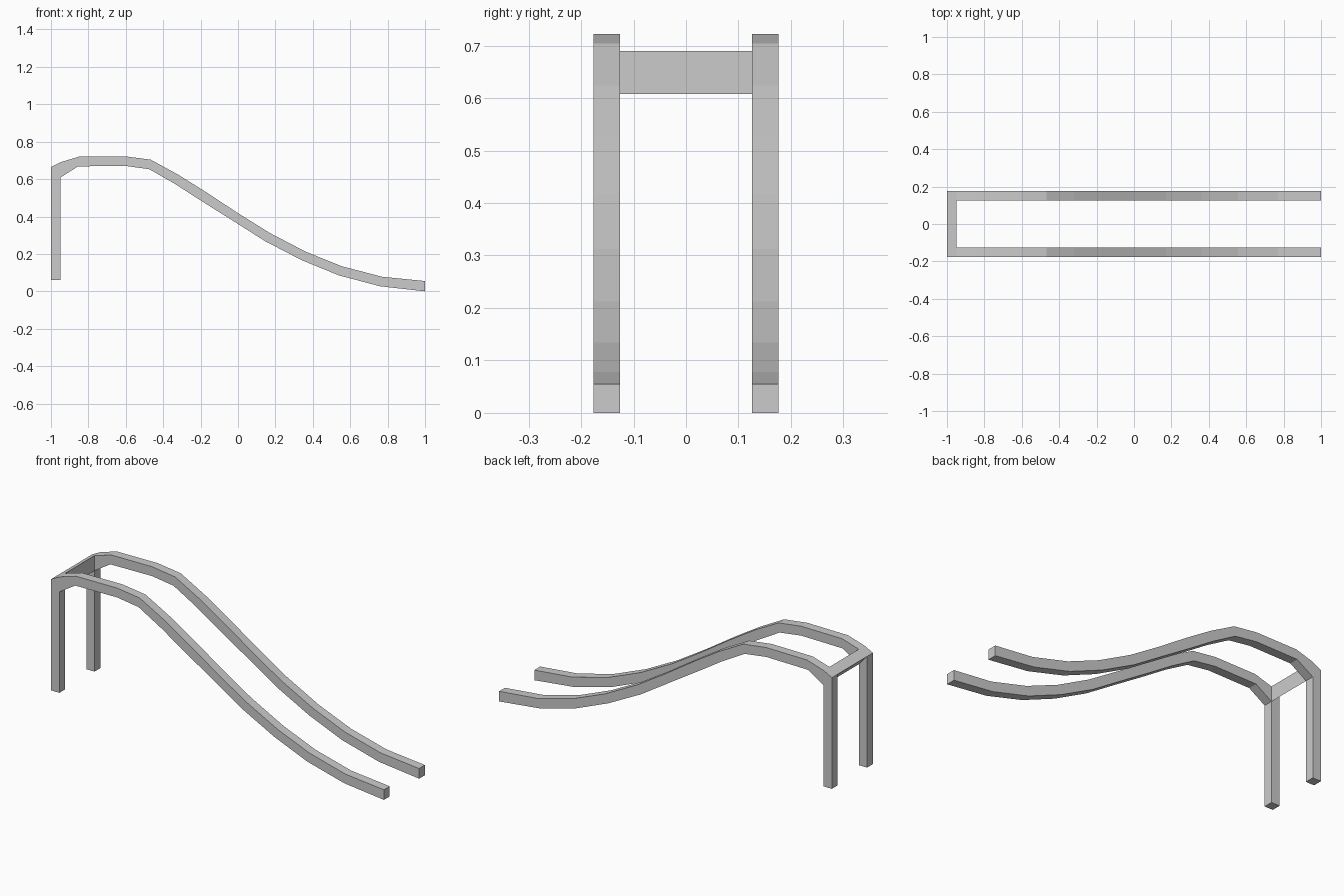
import bpy, bmesh

if "Cube" in bpy.data.objects:
    bpy.data.objects.remove(bpy.data.objects["Cube"])

# (upper x, upper z, lower x, lower z) stations along the rail side profile
STATIONS = [
    (-1.0, 0.06, -0.95, 0.06), (-1.0, 0.664, -0.95, 0.608),
    (-0.95, 0.69, -0.95, 0.608), (-0.85, 0.72, -0.855, 0.668),
    (-0.605, 0.722, -0.605, 0.671), (-0.467, 0.704, -0.475, 0.653),
    (-0.32, 0.624, -0.34, 0.576), (-0.17, 0.53, -0.20, 0.486),
    (0.0, 0.418, -0.025, 0.376), (0.17, 0.312, 0.145, 0.268),
    (0.362, 0.212, 0.342, 0.166), (0.555, 0.134, 0.54, 0.085),
    (0.77, 0.078, 0.76, 0.027), (1.0, 0.055, 1.0, 0.0),
]


def prism(name, polys, y0, y1):
    """Extrude a strip of x/z polygons between two y values."""
    bm = bmesh.new()
    for poly in polys:
        bm.faces.new([bm.verts.new((x, y0, z)) for x, z in poly])
    bmesh.ops.remove_doubles(bm, verts=bm.verts, dist=1e-5)
    geo = bmesh.ops.extrude_face_region(bm, geom=bm.faces[:], use_keep_orig=True)
    moved = [g for g in geo["geom"] if isinstance(g, bmesh.types.BMVert)]
    bmesh.ops.translate(bm, verts=moved, vec=(0, y1 - y0, 0))
    bmesh.ops.recalc_face_normals(bm, faces=bm.faces)
    mesh = bpy.data.meshes.new(name)
    bm.to_mesh(mesh)
    bm.free()
    obj = bpy.data.objects.new(name, mesh)
    bpy.context.collection.objects.link(obj)
    return obj


# Curved side rails with their rear legs
segments = []
for a, b in zip(STATIONS, STATIONS[1:]):
    poly = [a[:2], b[:2], b[2:], a[2:]]
    segments.append(list(dict.fromkeys(poly)))
for name, y in (("front_rail", -0.176), ("back_rail", 0.126)):
    prism(name, segments, y, y + 0.05)

# Wedge-shaped crossbar joining the two legs at the top
prism("crossbar", [[(-1.0, 0.664), (-0.95, 0.69), (-0.95, 0.608)]], -0.126, 0.126)
